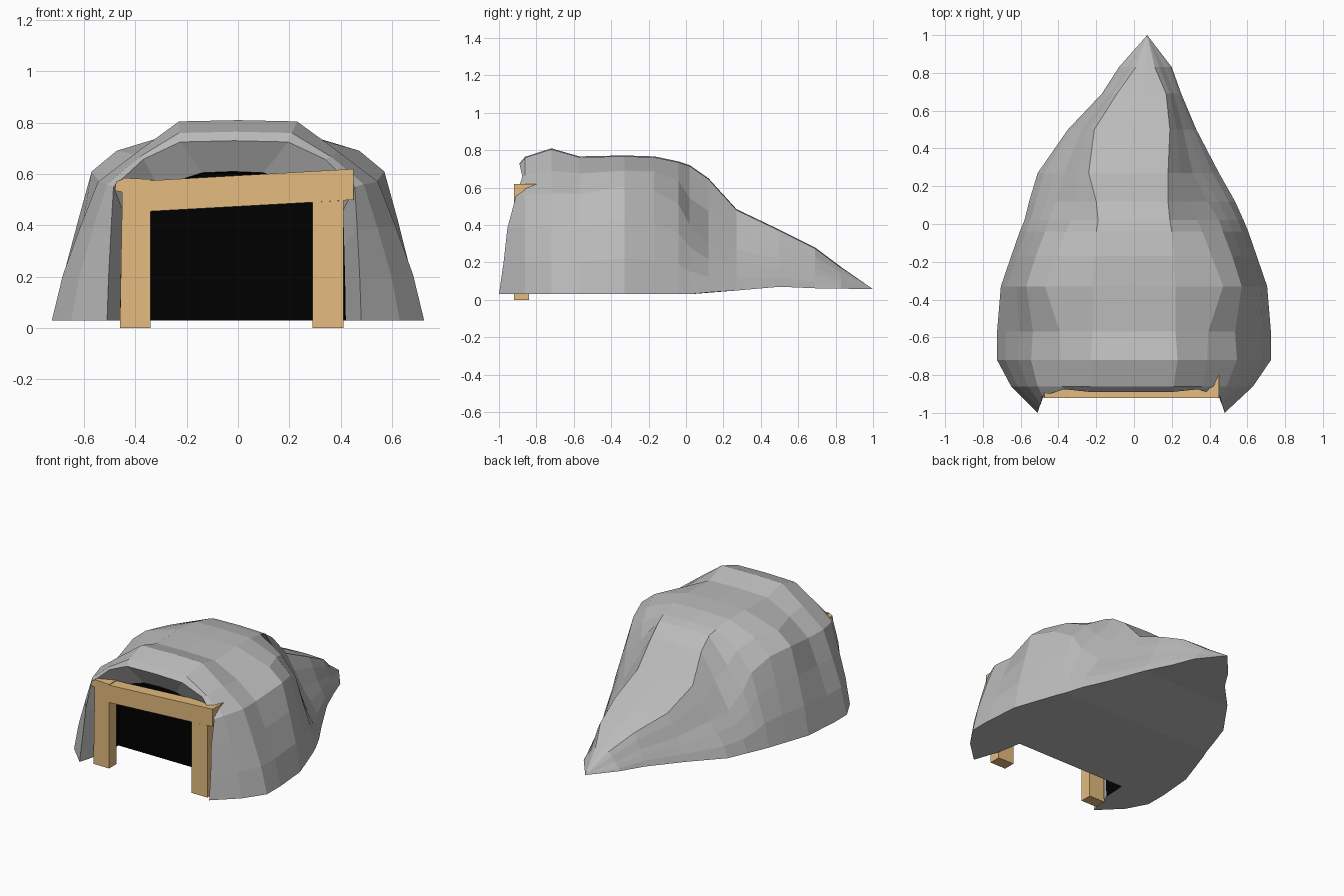
import bpy, bmesh

if "Cube" in bpy.data.objects:
    bpy.data.objects.remove(bpy.data.objects["Cube"])


def material(name, rgb):
    m = bpy.data.materials.new(name)
    m.diffuse_color = (*rgb, 1)
    m.use_nodes = True
    m.node_tree.nodes["Principled BSDF"].inputs["Base Color"].default_value = m.diffuse_color
    return m


def add_object(name, bm, mats=()):
    bmesh.ops.recalc_face_normals(bm, faces=bm.faces)
    me = bpy.data.meshes.new(name)
    bm.to_mesh(me)
    bm.free()
    for m in mats:
        me.materials.append(m)
    ob = bpy.data.objects.new(name, me)
    bpy.context.collection.objects.link(ob)
    return ob


def prism(name, outline, y0, y1, mat):
    """Extrude an x-z outline from y0 to y1."""
    bm = bmesh.new()
    a = [bm.verts.new((x, y0, z)) for x, z in outline]
    b = [bm.verts.new((x, y1, z)) for x, z in outline]
    bm.faces.new(a)
    bm.faces.new(b[::-1])
    for i in range(len(a)):
        j = (i + 1) % len(a)
        bm.faces.new((a[i], b[i], b[j], a[j]))
    return add_object(name, bm, [mat])


def arch(bm, y, cx, hw, xs, zs, xt, zt, zb, f=0.55, g=0.6, dy=(0,) * 7):
    """One arched rock section: base, wall, shoulder, haunch, top crease, centre.
    f and g place the haunch between top crease and shoulder."""
    h = zs - zb
    half = [(hw, zb),
            (hw + (xs - hw) * 0.24, zb + h * 0.33),
            (hw + (xs - hw) * 0.62, zb + h * 0.68),
            (xs, zs),
            (xt + (xs - xt) * f, zs + (zt - zs) * g),
            (xt, zt - 0.005),
            (0, zt)]
    pts = [(cx - x, y + d, z) for (x, z), d in zip(half, dy)]
    pts += [(cx + x, y + d, z) for (x, z), d in list(zip(half, dy))[-2::-1]]
    return [bm.verts.new(p) for p in pts]


def bridge(bm, r0, r1, mat=0):
    for i in range(len(r0) - 1):
        bm.faces.new((r0[i], r0[i + 1], r1[i + 1], r1[i])).material_index = mat


# Rock: y, centre x, base half-width, shoulder x z, top x z, base z, haunch f g
SECTIONS = [
    (-0.86, -0.01, 0.64, 0.50, 0.56, 0.22, 0.765, 0.03, 0.55, 0.52),
    (-0.72, 0, 0.725, 0.545, 0.57, 0.23, 0.81, 0.03, 0.5, 0.5),
    (-0.57, 0, 0.725, 0.535, 0.565, 0.22, 0.767, 0.03, 0.55, 0.55),
    (-0.33, 0, 0.705, 0.57, 0.61, 0.22, 0.772, 0.03, 0.72, 0.5),
    (-0.17, 0, 0.65, 0.52, 0.585, 0.21, 0.767, 0.03, 0.65, 0.55),
    (-0.04, 0, 0.605, 0.47, 0.51, 0.20, 0.74, 0.03, 0.6, 0.55),
    (0.02, 0, 0.58, 0.45, 0.40, 0.19, 0.72, 0.03, 0.55, 0.45),
    (0.12, -0.01, 0.545, 0.40, 0.30, 0.19, 0.65, 0.04, 0.5, 0.5),
    (0.27, -0.03, 0.48, 0.34, 0.27, 0.21, 0.485, 0.05, 0.5, 0.5),
    (0.50, -0.01, 0.34, 0.27, 0.22, 0.20, 0.375, 0.07, 0.5, 0.55),
    (0.69, 0.04, 0.21, 0.17, 0.17, 0.13, 0.28, 0.062, 0.5, 0.55),
    (0.83, 0.06, 0.14, 0.10, 0.11, 0.05, 0.175, 0.06, 0.5, 0.55),
]

# Rock shell with an overhanging front rim
bm = bmesh.new()
rim = arch(bm, -0.89, -0.015, 0.495, 0.47, 0.55, 0.21, 0.73, 0.03,
           dy=(-0.11, -0.085, -0.065, -0.02, 0.015, 0.0, 0.0))
rings = [rim] + [arch(bm, *s) for s in SECTIONS]
for r0, r1 in zip(rings, rings[1:]):
    bridge(bm, r0, r1)
tip = bm.verts.new((0.07, 1.0, 0.057))
last = rings[-1]
for i in range(len(last) - 1):
    bm.faces.new((last[i], last[i + 1], tip))

# Dark recess behind the opening
inner = arch(bm, -0.82, -0.02, 0.44, 0.43, 0.46, 0.12, 0.61, 0.03)
back = arch(bm, -0.66, -0.03, 0.42, 0.40, 0.44, 0.12, 0.60, 0.03)
bridge(bm, rim, inner)
bridge(bm, inner, back, 1)
bm.faces.new(back).material_index = 1

# Underside with the notch of the opening
under = [r[0] for r in rings] + [tip] + [r[-1] for r in rings[::-1]]
under += [inner[-1], back[-1], back[0], inner[0]]
face = bm.faces.new(under)
bmesh.ops.triangulate(bm, faces=[face])
add_object("rock", bm, [material("stone", (0.5, 0.5, 0.5)),
                        material("darkness", (0.0, 0.0, 0.0))])

# Timber door frame
wood = material("wood", (0.78, 0.50, 0.21))
prism("left_post", [(-0.46, 0), (-0.34, 0), (-0.34, 0.58), (-0.45, 0.585)],
      -0.92, -0.84, wood)
prism("right_post", [(0.29, 0), (0.41, 0), (0.41, 0.497), (0.29, 0.49)],
      -0.92, -0.84, wood)
prism("lintel", [(-0.34, 0.455), (0.29, 0.49), (0.45, 0.50), (0.45, 0.62),
                 (-0.34, 0.575)], -0.92, -0.84, wood)

# Splintered beam ends
prism("left_splinter", [(-0.48, 0.535), (-0.45, 0.53), (-0.45, 0.58),
                        (-0.475, 0.57)], -0.92, -0.86, wood)
prism("right_splinter", [(0.43, 0.595), (0.45, 0.60), (0.45, 0.62),
                         (0.43, 0.62)], -0.84, -0.80, wood)
